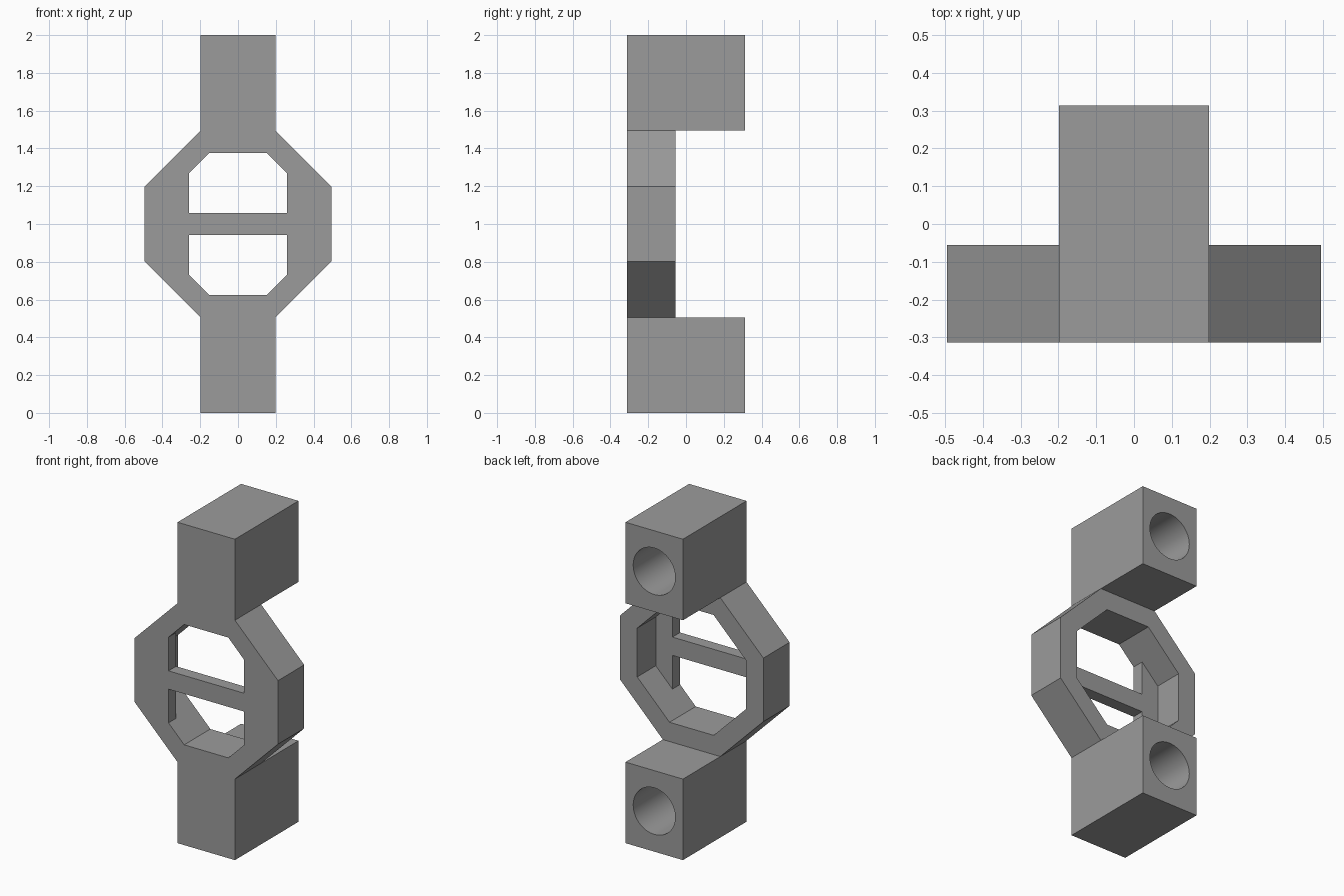
import bpy, bmesh, math

if "Cube" in bpy.data.objects:
    bpy.data.objects.remove(bpy.data.objects["Cube"])

FRONT, RING_BACK, BACK = -0.313, -0.055, 0.313
PLATE_BACK = FRONT + 0.075      # back of the thin face plate
MID = 1.0                       # height of the ring centre

grey = bpy.data.materials.new("grey")
grey.diffuse_color = (0.33, 0.33, 0.33, 1)
grey.use_nodes = True
grey.node_tree.nodes["Principled BSDF"].inputs["Base Color"].default_value = grey.diffuse_color


def prism(name, profile, y0, y1):
    """Extrude an (x, z) profile from y0 to y1."""
    bm = bmesh.new()
    face = bm.faces.new([bm.verts.new((x, y0, z)) for x, z in profile])
    out = bmesh.ops.extrude_face_region(bm, geom=[face])
    for v in out["geom"]:
        if isinstance(v, bmesh.types.BMVert):
            v.co.y = y1
    bmesh.ops.recalc_face_normals(bm, faces=bm.faces)
    mesh = bpy.data.meshes.new(name)
    bm.to_mesh(mesh)
    bm.free()
    mesh.materials.append(grey)
    ob = bpy.data.objects.new(name, mesh)
    bpy.context.collection.objects.link(ob)
    return ob


def octagon(r, s):
    """Octagon of half width r and half side s around the ring centre."""
    pts = [(r, -s), (r, s), (s, r), (-s, r), (-r, s), (-r, -s), (-s, -r), (s, -r)]
    return [(x, z + MID) for x, z in pts]


def combine(ob, other, operation):
    """Apply a boolean and remove the helper."""
    other.hide_render = True
    mod = ob.modifiers.new("boolean", "BOOLEAN")
    mod.operation, mod.object, mod.solver = operation, other, "EXACT"
    bpy.context.view_layer.objects.active = ob
    bpy.ops.object.modifier_apply(modifier=mod.name)
    bpy.data.objects.remove(other)


# Octagonal ring, hollowed from the back to leave a face plate
body = prism("link_body", octagon(0.495, 0.198), FRONT, RING_BACK)
combine(body, prism("pocket", octagon(0.375, 0.152), PLATE_BACK, 0.1), "DIFFERENCE")

for side in (1, -1):
    # Window through the face plate; the crossbar remains between the two
    window = [(-0.26, 0.057), (0.26, 0.057), (0.26, 0.267),
              (0.152, 0.375), (-0.152, 0.375), (-0.26, 0.267)]
    window = [(x, MID + side * z) for x, z in window]
    combine(body, prism("window", window, FRONT - 0.1, PLATE_BACK + 0.05), "DIFFERENCE")

for side in (1, -1):
    # End block with a blind round socket in its back
    z0, z1 = MID + side * 0.495, MID + side
    block = prism("end_block", [(-0.198, z0), (0.198, z0), (0.198, z1), (-0.198, z1)],
                  FRONT, BACK)
    zc = (z0 + z1) / 2
    circle = [(0.145 * math.cos(a), zc + 0.145 * math.sin(a))
              for a in (math.tau * i / 64 for i in range(64))]
    combine(block, prism("socket", circle, BACK - 0.5, BACK + 0.1), "DIFFERENCE")
    combine(body, block, "UNION")

# Smooth the socket walls, keep all other edges sharp
body.select_set(True)
bpy.context.view_layer.objects.active = body
bpy.ops.object.shade_smooth_by_angle(angle=math.radians(30))
